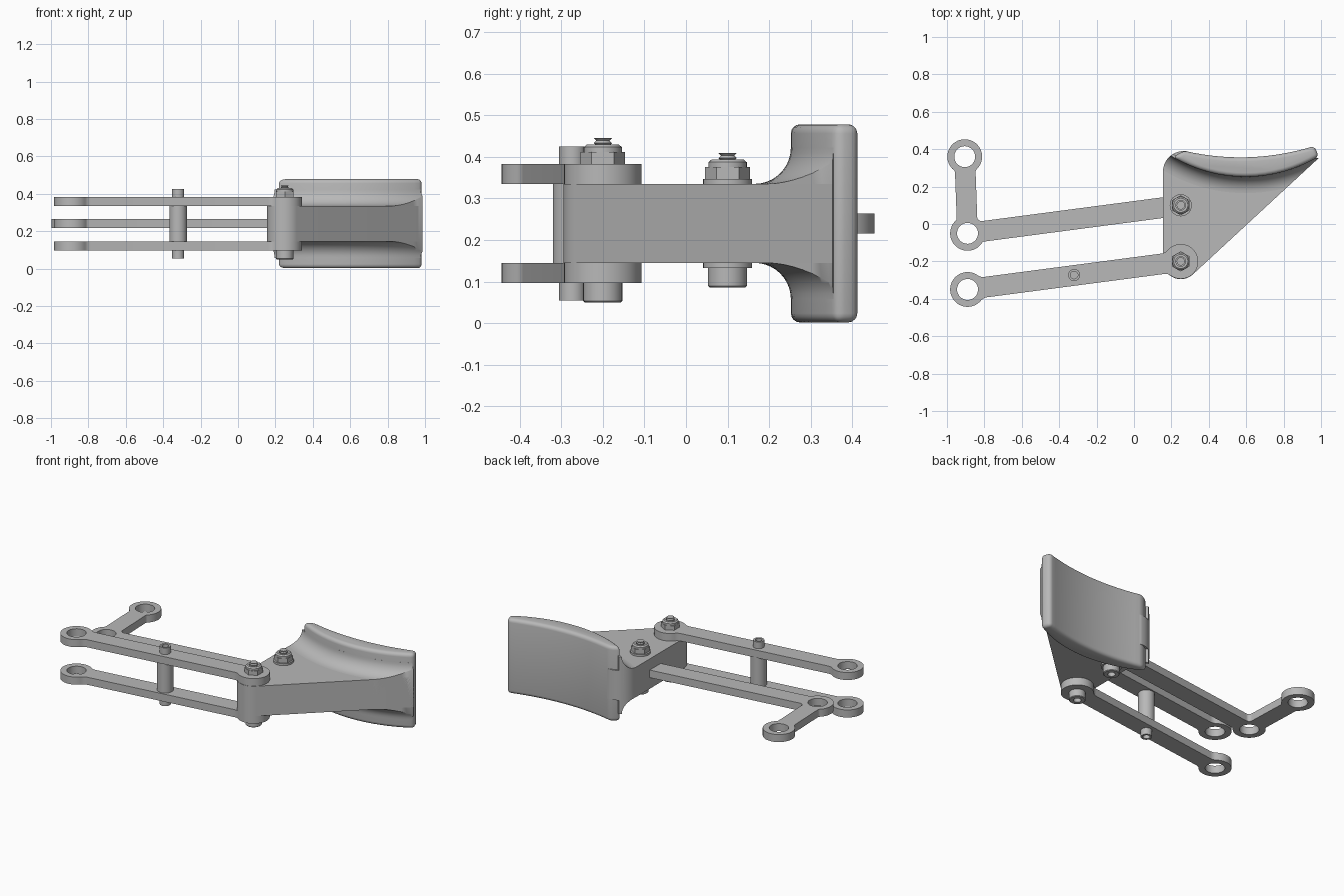
import bpy, bmesh, math
from math import sin, cos, pi
from mathutils import Vector

if "Cube" in bpy.data.objects:
    bpy.data.objects.remove(bpy.data.objects["Cube"])

grey = bpy.data.materials.new("metal grey")
grey.use_nodes = True
grey.diffuse_color = (0.48, 0.48, 0.48, 1)
grey.node_tree.nodes["Principled BSDF"].inputs["Base Color"].default_value = grey.diffuse_color

MID = 0.24            # height of the symmetry plane
BODY = 0.095          # half thickness of the body
PLATE = 0.048         # thickness of the arms


def finish(name, bm):
    bmesh.ops.recalc_face_normals(bm, faces=bm.faces)
    mesh = bpy.data.meshes.new(name)
    bm.to_mesh(mesh)
    bm.free()
    mesh.materials.append(grey)
    ob = bpy.data.objects.new(name, mesh)
    bpy.context.collection.objects.link(ob)
    return ob


def activate(ob):
    bpy.ops.object.select_all(action='DESELECT')
    ob.select_set(True)
    bpy.context.view_layer.objects.active = ob


def smooth(ob, angle=35):
    activate(ob)
    bpy.ops.object.shade_smooth_by_angle(angle=math.radians(angle))
    return ob


def arc(c, r, a, b, n=12):
    return [(c[0] + r * cos(a + (b - a) * i / n), c[1] + r * sin(a + (b - a) * i / n))
            for i in range(n + 1)]


def plate(name, loops, z0, z1):
    """Flat plate from an outer loop and optional hole loops."""
    bm = bmesh.new()
    edges = []
    for loop in loops:
        vs = [bm.verts.new((x, y, z0)) for x, y in loop]
        edges += [bm.edges.new((vs[i - 1], vs[i])) for i in range(len(vs))]
    if len(loops) == 1:
        bm.faces.new(bm.verts)
    else:
        bmesh.ops.triangle_fill(bm, edges=edges, use_beauty=True)
    new = bmesh.ops.extrude_face_region(bm, geom=bm.faces[:])["geom"]
    bmesh.ops.translate(bm, vec=(0, 0, z1 - z0),
                        verts=[g for g in new if isinstance(g, bmesh.types.BMVert)])
    return finish(name, bm)


def link(name, hubs, holes, z0, z1, f, r=0.093, w=0.055):
    """Chain of round hubs joined by straight bars with filleted necks."""
    hubs = [Vector(h) for h in hubs]
    walk = hubs + hubs[-2:0:-1]
    n = len(walk)
    cx = math.sqrt((r + f) ** 2 - (w + f) ** 2)
    th = math.atan2(w + f, cx)
    pts = []
    for i in range(n):
        prev, hub, nxt = walk[i - 1], walk[i], walk[(i + 1) % n]
        back, out = prev - hub, nxt - hub
        ab, ao = math.atan2(back.y, back.x), math.atan2(out.y, out.x)
        # neck fillet arriving, hub arc, neck fillet leaving
        for ang, side in ((ab, 1), (ao, -1)):
            u = Vector((cos(ang), sin(ang)))
            c = hub + u * cx + Vector((-u.y, u.x)) * side * (w + f)
            neck = arc(c, f, ang - side * pi / 2, ang - side * (pi - th), 6)
            if side == 1:
                pts += neck
                span = (ao - ab - 2 * th + 0.5) % (2 * pi) - 0.5
                k = max(2, int(span * 8))
                pts += arc(hub, r, ab + th, ab + th + span, k)[1:-1]
            else:
                pts += neck[::-1]
    bores = [arc(h, 0.056, 0, 2 * pi, 32)[:-1] for h in holes]
    return smooth(plate(name, [pts] + bores, z0, z1))


def turned(name, profile, loc, segs=32, turn=0.0):
    """Solid of revolution from (radius, height) pairs, closed at both ends."""
    bm = bmesh.new()
    rings = [[bm.verts.new((loc[0] + r * cos(turn + 2 * pi * i / segs),
                            loc[1] + r * sin(turn + 2 * pi * i / segs), z))
              for i in range(segs)] for r, z in profile]
    for a, b in zip(rings, rings[1:]):
        for i in range(segs):
            bm.faces.new((a[i - 1], a[i], b[i], b[i - 1]))
    bm.faces.new(rings[0])
    bm.faces.new(rings[-1])
    return smooth(finish(name, bm))


# Links: two outer arms and one angled middle arm
pivot_front, pivot_back = (0.25, -0.2), (0.25, 0.1)
end_front, end_back, end_top = (-0.89, -0.35), (-0.89, -0.05), (-0.905, 0.36)
link("upper_arm", [end_front, pivot_front], [end_front], MID + BODY, MID + BODY + PLATE, 0.05)
link("lower_arm", [end_front, pivot_front], [end_front], MID - BODY - PLATE, MID - BODY, 0.05)
link("middle_angled_arm", [end_top, end_back, pivot_back], [end_top, end_back],
     MID - PLATE / 2, MID + PLATE / 2, 0.02)

# Wedge body outline: round nose, diagonal flank, rounded rear corner
outline = (arc(pivot_front, 0.095, pi, 2 * pi - 0.826, 20)
           + [(0.987, 0.352), (0.95, 0.36), (0.6, 0.3), (0.35, 0.35), (0.28, 0.39)]
           + arc((0.265, 0.28), 0.11, pi / 2, pi, 10))
smooth(plate("wedge_body", [outline], MID - BODY, MID + BODY))

# Pad with a hollow back and rounded edges
centre, radius = (0.595, 1.016), 0.764
front_curve = arc(centre, radius, -pi / 2 - 0.53, -pi / 2 + 0.54, 16)
back_curve = [(0.965 - 0.70 * t, 0.417 - 0.025 * t - 0.19 * t * (1 - t))
              for t in [i / 14 for i in range(15)]]
pad = plate("curved_pad", [front_curve + back_curve], 0.002, 0.478)
bevel = pad.modifiers.new("rounded edges", 'BEVEL')
bevel.width, bevel.segments, bevel.angle_limit = 0.022, 4, math.radians(35)
activate(pad)
bpy.ops.object.modifier_apply(modifier=bevel.name)
smooth(pad)

# Flared neck between body and pad, trimmed to the body outline
flare = 0.087
section = [(radius + flare - flare * sin(a), BODY + flare - flare * cos(a))
           for a in [pi / 2 * i / 10 for i in range(11)]]
section.append((radius - 0.015, section[-1][1]))
section = section + [(r, -z) for r, z in reversed(section)]
bm = bmesh.new()
rings = []
for i in range(33):
    a = -pi / 2 - 0.75 + 1.5 * i / 32
    rings.append([bm.verts.new((centre[0] + r * cos(a), centre[1] + r * sin(a), MID + z))
                  for r, z in section])
for a, b in zip(rings, rings[1:]):
    for i in range(len(section)):
        bm.faces.new((a[i - 1], a[i], b[i], b[i - 1]))
bm.faces.new(rings[0])
bm.faces.new(rings[-1])
neck = finish("flared_neck", bm)
trimmer = plate("neck_trimmer", [outline], -0.1, 0.6)
trimmer.hide_render = True
cut = neck.modifiers.new("trim", 'BOOLEAN')
cut.operation, cut.solver, cut.object = 'INTERSECT', 'EXACT', trimmer
activate(neck)
bpy.ops.object.modifier_apply(modifier=cut.name)
bpy.data.objects.remove(trimmer)
smooth(neck)


# Bolts: socket head below, lock nut and thread above
def bolt(side, loc, bottom, top):
    turned(side + "_bolt_head", [(0.022, bottom - 0.022), (0.022, bottom - 0.047),
           (0.043, bottom - 0.047), (0.047, bottom - 0.043), (0.047, bottom)], loc)
    turned(side + "_nut", [(0.054, top), (0.054, top + 0.028)], loc, 6, pi / 6)
    turned(side + "_nut_collar", [(0.046, top + 0.02), (0.046, top + 0.04),
           (0.038, top + 0.047), (0.026, top + 0.047), (0.026, top + 0.03)], loc)
    thread = [(0.016 + 0.006 * (i % 2), top + 0.02 + 0.006 * i) for i in range(8)]
    turned(side + "_bolt_thread", thread, loc, 20)


bolt("front", pivot_front, MID - BODY - PLATE, MID + BODY + PLATE)
bolt("back", pivot_back, MID - BODY - 0.012, MID + BODY + 0.012)
for name, z in (("upper_washer", MID + BODY), ("lower_washer", MID - BODY - 0.012)):
    turned(name, [(0.059, z), (0.059, z + 0.012)], pivot_back)

# Spacer post between the outer arms, with hollow ends
turned("spacer_post", [(0.02, 0.08), (0.02, 0.055), (0.032, 0.055), (0.032, MID - BODY),
       (0.047, MID - BODY), (0.047, MID + BODY), (0.032, MID + BODY),
       (0.032, 0.425), (0.02, 0.425), (0.02, 0.4)], (-0.32, -0.273))
